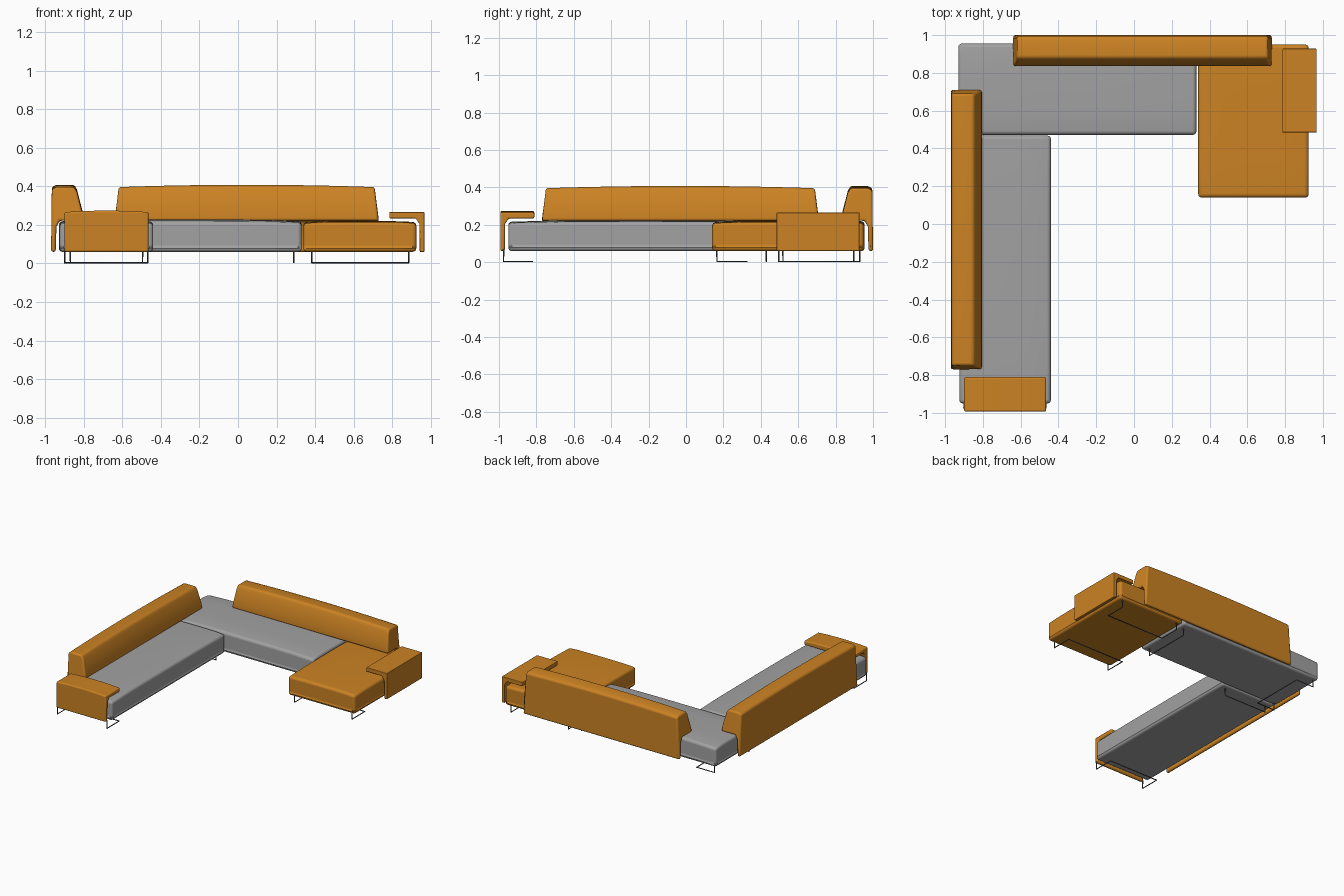
import bpy, bmesh, math
from mathutils import Vector

cube = bpy.data.objects.get("Cube")
if cube:
    bpy.data.objects.remove(cube)


def material(name, rgb):
    m = bpy.data.materials.new(name)
    m.use_nodes = True
    m.diffuse_color = (*rgb, 1)
    bsdf = next(n for n in m.node_tree.nodes if n.type == "BSDF_PRINCIPLED")
    bsdf.inputs["Base Color"].default_value = (*rgb, 1)
    return m


orange = material("orange fabric", (0.60, 0.225, 0.017))
grey = material("grey fabric", (0.36, 0.36, 0.36))
metal = material("dark metal", (0.10, 0.10, 0.11))


def finish(name, bm, mat, radius):
    """Turn a bmesh into a soft-edged, smooth-shaded object."""
    bmesh.ops.recalc_face_normals(bm, faces=bm.faces)
    mesh = bpy.data.meshes.new(name)
    bm.to_mesh(mesh)
    bm.free()
    mesh.materials.append(mat)
    ob = bpy.data.objects.new(name, mesh)
    bpy.context.collection.objects.link(ob)
    bev = ob.modifiers.new("Soft edges", "BEVEL")
    bev.width = radius
    bev.segments = 4
    bev.limit_method = "ANGLE"
    bev.angle_limit = math.radians(35)
    bpy.ops.object.select_all(action="DESELECT")
    ob.select_set(True)
    bpy.context.view_layer.objects.active = ob
    bpy.ops.object.shade_smooth_by_angle(angle=math.radians(40))
    return ob


def cushion(name, x, y, top, crown, mat):
    """Seat block with a gently crowned top."""
    bm = bmesh.new()
    bmesh.ops.create_cube(bm, size=2)
    bmesh.ops.subdivide_edges(bm, edges=bm.edges[:], cuts=7, use_grid_fill=True)
    for v in bm.verts:
        u, w, h = v.co
        z = 0.06 + (top - 0.06) * (h + 1) / 2
        if h > 0.99:
            z += crown * (1 - u ** 4 * 0.5 - w ** 4 * 0.5)
        v.co = ((x[0] + x[1]) / 2 + u * (x[1] - x[0]) / 2,
                (y[0] + y[1]) / 2 + w * (y[1] - y[0]) / 2, z)
    return finish(name, bm, mat, 0.022)


def extrusion(name, profile, origin, along, inward, length, crown, taper, radius):
    """Sweep a (depth, height) profile, with a bowed top and leaning ends."""
    origin, along, inward = Vector(origin), Vector(along), Vector(inward)
    bm = bmesh.new()
    rings = []
    steps = 12
    for i in range(steps + 1):
        t = 2 * i / steps - 1
        ring = []
        for depth, z in profile:
            half = length / 2 - taper * max(0, z - 0.22)
            lift = crown * (1 - t * t) if z > 0.25 else 0
            p = origin + along * (length / 2 + t * half) + inward * depth
            ring.append(bm.verts.new((p.x, p.y, z + lift)))
        rings.append(ring)
    n = len(profile)
    for a, b in zip(rings, rings[1:]):
        for k in range(n):
            bm.faces.new((a[k], a[(k + 1) % n], b[(k + 1) % n], b[k]))
    bm.faces.new(rings[0])
    bm.faces.new(rings[-1])
    return finish(name, bm, orange, radius)


def wire(name, points):
    """Thin bent metal rod."""
    cu = bpy.data.curves.new(name, "CURVE")
    cu.dimensions = "3D"
    cu.bevel_depth = 0.004
    cu.bevel_resolution = 2
    sp = cu.splines.new("POLY")
    sp.points.add(len(points) - 1)
    for p, co in zip(sp.points, points):
        p.co = (*co, 1)
    cu.materials.append(metal)
    ob = bpy.data.objects.new(name, cu)
    bpy.context.collection.objects.link(ob)


def sled(name, a, b, reach=(0, 0)):
    """Two posts joined on the floor, the joining bar set back by reach."""
    lo, hi = 0.004, 0.07
    a2, b2 = [(p[0] + reach[0], p[1] + reach[1]) for p in (a, b)]
    path = [(*a, hi), (*a, lo)]
    if any(reach):
        path += [(*a2, lo), (*b2, lo)]
    wire(name, path + [(*b, lo), (*b, hi)])


# Seats
cushion("long_seat", (-0.925, -0.44), (-0.95, 0.468), 0.208, 0.016, grey)
cushion("back_seat", (-0.93, 0.33), (0.472, 0.955), 0.208, 0.02, grey)
cushion("chaise_seat", (0.34, 0.925), (0.14, 0.95), 0.208, 0.012, orange)

# Backrests: a thin rear panel carrying a wedge-shaped cushion
back_profile = [(0, 0.06), (0.024, 0.06), (0.028, 0.19), (0.045, 0.222),
                (0.165, 0.222), (0.163, 0.26), (0.135, 0.37), (0.12, 0.396),
                (0.03, 0.396), (0.004, 0.385)]
extrusion("right_backrest", back_profile, (-0.97, -0.77, 0), (0, 1, 0),
          (1, 0, 0), 1.48, 0.012, 0.12, 0.012)
extrusion("rear_backrest", back_profile, (-0.64, 1.0, 0), (1, 0, 0),
          (0, -1, 0), 1.37, 0.012, 0.12, 0.012)

# Armrests: upright panel with a ledge over the seat
arm_profile = [(0, 0.06), (0.024, 0.06), (0.026, 0.205), (0.045, 0.234),
               (0.182, 0.234), (0.182, 0.266), (0, 0.266)]
extrusion("front_armrest", arm_profile, (-0.90, -0.993, 0), (1, 0, 0),
          (0, 1, 0), 0.435, 0.008, 0, 0.009)
extrusion("left_armrest", arm_profile, (0.967, 0.485, 0), (0, 1, 0),
          (-1, 0, 0), 0.443, 0, 0, 0.004)

# Wire legs
sled("long_seat_front_leg", (-0.90, -0.975), (-0.468, -0.975), (0, 0.155))
sled("long_seat_rear_leg", (-0.87, 0.43), (-0.495, 0.43))
sled("back_seat_right_leg", (-0.90, 0.495), (-0.90, 0.93), (0.155, 0))
sled("back_seat_left_leg", (0.29, 0.518), (0.29, 0.897))
sled("chaise_front_leg", (0.382, 0.165), (0.885, 0.165), (0, 0.16))
sled("chaise_rear_leg", (0.382, 0.928), (0.885, 0.928), (0, -0.16))
